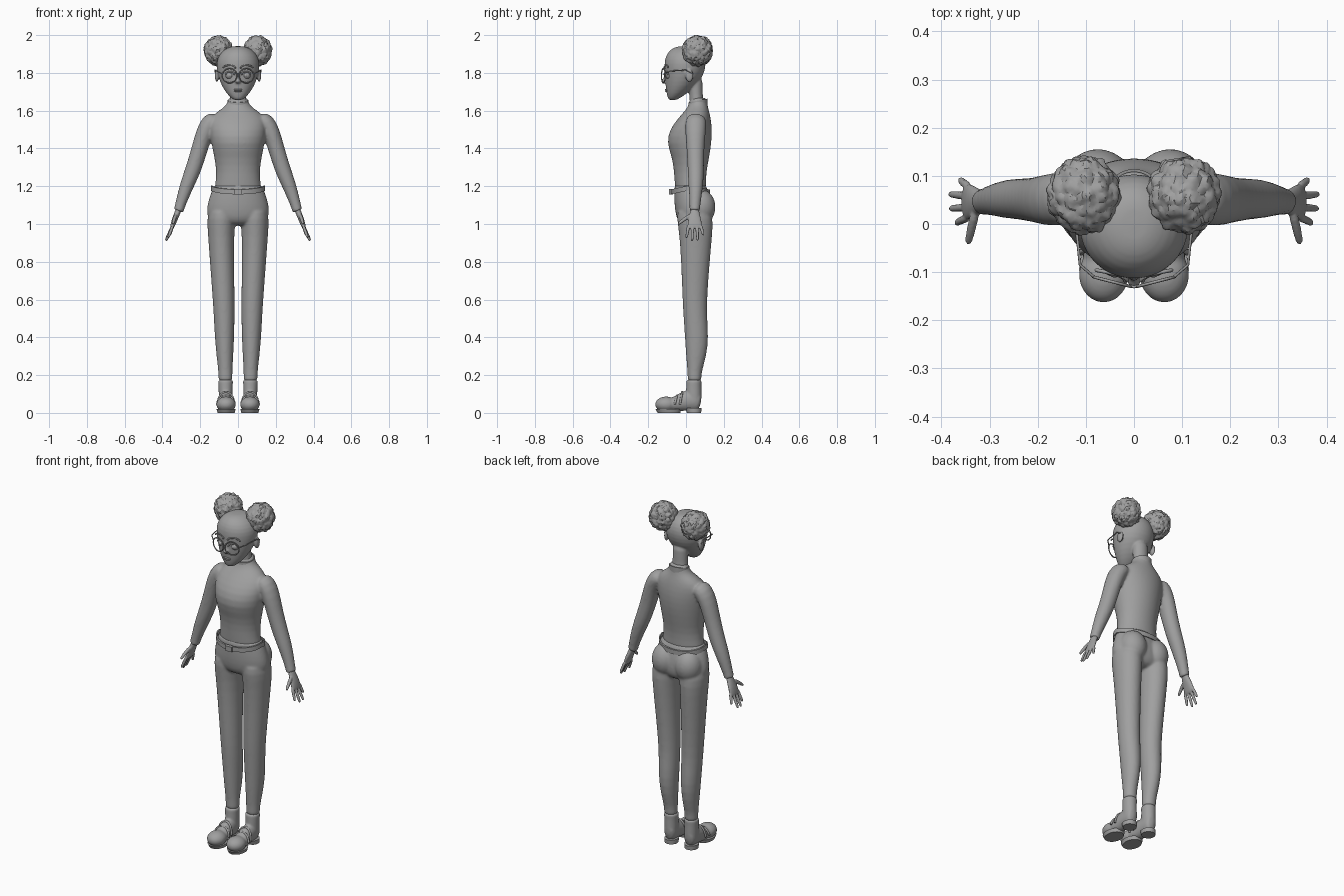
import bpy, bmesh
from math import sin, cos, pi, radians
from mathutils import Vector, noise

cube = bpy.data.objects.get("Cube")
if cube:
    bpy.data.objects.remove(cube, do_unlink=True)

grey = bpy.data.materials.new("plain_grey")
grey.use_nodes = True
grey.diffuse_color = (0.35, 0.35, 0.35, 1)
grey.node_tree.nodes["Principled BSDF"].inputs["Base Color"].default_value = (0.35, 0.35, 0.35, 1)


def box_ring(z, x0, x1, y0, y1, n=24):
    """Ellipse that fills a rectangle at height z."""
    cx, cy, rx, ry = (x0 + x1) / 2, (y0 + y1) / 2, (x1 - x0) / 2, (y1 - y0) / 2
    return [Vector((cx + rx * cos(2 * pi * i / n), cy + ry * sin(2 * pi * i / n), z)) for i in range(n)]


def loft(rows):
    return [box_ring(*r) for r in rows]


def centred(rows):
    return [box_ring(z, -w, w, y0, y1) for z, w, y0, y1 in rows]


def tube(pts, n=16):
    """Rings across a path of (x, y, z, radius across, radius deep)."""
    rings = []
    for i, p in enumerate(pts):
        a, b = Vector(pts[max(i - 1, 0)][:3]), Vector(pts[min(i + 1, len(pts) - 1)][:3])
        t = (b - a).normalized()
        u = Vector((1, 0, 0))
        u = (u - t * u.dot(t)).normalized()
        v = t.cross(u)
        rings.append([Vector(p[:3]) + u * p[3] * cos(2 * pi * k / n) + v * p[4] * sin(2 * pi * k / n)
                      for k in range(n)])
    return rings


def ball(c, r, steps=10):
    x, y, z = c
    out = []
    for i in range(steps + 1):
        t = 0.12 + (pi - 0.24) * i / steps
        s = sin(t)
        out.append(box_ring(z + r[2] * cos(t), x - r[0] * s, x + r[0] * s, y - r[1] * s, y + r[1] * s, 20))
    return out


def mirror(parts):
    return parts + [[[Vector((-v.x, v.y, v.z)) for v in ring] for ring in p] for p in parts]


def finish(obj, angle=180):
    obj.data.materials.clear()
    obj.data.materials.append(grey)
    obj.data.shade_smooth()
    if angle < 180:
        obj.data.set_sharp_from_angle(angle=radians(angle))
    return obj


def make(name, parts, voxel=0, subsurf=0, loop=False, angle=180):
    """Skin every list of rings; optionally fuse them into one soft body."""
    bm = bmesh.new()
    for rings in parts:
        rows = [[bm.verts.new(v) for v in ring] for ring in rings]
        pairs = list(zip(rows, rows[1:])) + ([(rows[-1], rows[0])] if loop else [])
        n = len(rows[0])
        for a, b in pairs:
            for k in range(n):
                bm.faces.new((a[k], a[(k + 1) % n], b[(k + 1) % n], b[k]))
        if not loop:
            bm.faces.new(rows[0])
            bm.faces.new(rows[-1])
    bmesh.ops.recalc_face_normals(bm, faces=bm.faces)
    me = bpy.data.meshes.new(name)
    bm.to_mesh(me)
    bm.free()
    obj = bpy.data.objects.new(name, me)
    bpy.context.collection.objects.link(obj)
    finish(obj, angle)
    if subsurf:
        obj.modifiers.new("round", "SUBSURF").levels = subsurf
        obj.modifiers["round"].render_levels = subsurf
    if voxel:
        m = obj.modifiers.new("fuse", "REMESH")
        m.mode, m.voxel_size, m.use_smooth_shade = "VOXEL", voxel, True
        s = obj.modifiers.new("soften", "SMOOTH")
        s.factor, s.iterations = 0.5, 6
    return obj


def wire(name, pts, r, cyclic=False):
    cu = bpy.data.curves.new(name, "CURVE")
    cu.dimensions, cu.bevel_depth, cu.bevel_resolution, cu.use_fill_caps = "3D", r, 2, True
    sp = cu.splines.new("POLY")
    sp.points.add(len(pts) - 1)
    for p, q in zip(sp.points, pts):
        p.co = (*q, 1)
    sp.use_cyclic_u = cyclic
    obj = bpy.data.objects.new(name, cu)
    bpy.context.collection.objects.link(obj)
    bpy.ops.object.select_all(action="DESELECT")
    obj.select_set(True)
    bpy.context.view_layer.objects.active = obj
    bpy.ops.object.convert(target="MESH")
    return finish(bpy.context.view_layer.objects.active)


def band(name, w, y0, y1, z, h, t, shift):
    """Flat strap round the body; shift(v) bends its height."""
    rings = [box_ring(z + dz, -w - d, w + d, y0 - d, y1 + d, 48)
             for dz, d in ((-h, 0), (-h, t), (h, t), (h, 0))]
    for v in sum(rings, []):
        v.z += shift(v)
    return make(name, [rings], loop=True, angle=40)


# Shirt: torso and arms
torso = centred([(1.14, .13, -.05, .105), (1.2, .123, -.06, .106), (1.27, .114, -.063, .107),
                 (1.35, .125, -.073, .123), (1.43, .143, -.104, .136), (1.5, .152, -.088, .139),
                 (1.56, .15, -.042, .132), (1.6, .105, -.005, .122), (1.625, .062, .012, .115),
                 (1.66, .053, .02, .11), (1.67, .05, .022, .105)])
arm = tube([(.11, .055, 1.565, .04, .05), (.15, .052, 1.54, .05, .058), (.18, .05, 1.48, .046, .055),
            (.205, .05, 1.39, .044, .047), (.236, .052, 1.29, .043, .044), (.265, .052, 1.22, .039, .041),
            (.29, .05, 1.15, .033, .034), (.309, .047, 1.09, .027, .028), (.314, .046, 1.07, .028, .029),
            (.315, .046, 1.068, .024, .025)])
make("shirt", [torso] + mirror([arm]), voxel=.007, subsurf=1)
band("collar", .05, .018, .108, 1.635, .018, .006, lambda v: (v.y - .06) * .2)

# Trousers: hips, seat and legs
hips = centred([(1.21, .124, -.058, .104), (1.2, .129, -.062, .108), (1.16, .146, -.063, .122),
                (1.1, .165, -.062, .135), (1.05, .168, -.055, .135), (1.02, .15, -.045, .125),
                (.99, .1, -.02, .1)])
leg = loft([(1.1, .02, .15, -.045, .12), (1.03, .012, .165, -.05, .145), (.95, .02, .16, -.036, .14),
            (.8, .02, .149, -.026, .126), (.6, .018, .134, -.019, .111), (.5, .018, .128, -.013, .112),
            (.4, .02, .123, -.006, .12), (.3, .025, .114, 0, .109), (.22, .03, .104, .008, .083),
            (.18, .029, .104, .008, .082), (.165, .03, .102, .01, .08)])
seat = ball((.075, .078, 1.09), (.078, .08, .095))
make("trousers", [hips] + mirror([leg, seat]), voxel=.007, subsurf=1)

# Belt with buckle, dipping at front and back
dip = lambda v: -.22 * abs(v.y - .02)
band("belt", .136, -.073, .121, 1.192, .013, .007, dip)
make("belt_buckle", [[[Vector((x, y, z)) for x, z in ((-.02, 1.155), (.02, 1.155), (.02, 1.185), (-.02, 1.185))]
                      for y in (-.09, -.07)]], angle=30)

# Hands
palm = tube([(.308, .046, 1.095, .016, .02), (.322, .046, 1.055, .016, .026), (.337, .046, 1.02, .015, .037),
             (.348, .046, .985, .012, .04), (.352, .046, .975, .008, .034)])
tips = [(.014, .368, .002, .925), (.035, .38, .032, .909), (.058, .381, .062, .912), (.078, .36, .092, .938)]
fingers = [tube([(.342, y, 1.0, .01, .01), ((.35 + tx) / 2, (y + ty) / 2, (.985 + tz) / 2, .009, .009),
                 (tx, ty, tz + .006, .008, .008), (tx, ty, tz, .005, .005)], 10) for y, tx, ty, tz in tips]
thumb = tube([(.328, .03, 1.05, .011, .013), (.337, -.005, 1.028, .01, .011), (.343, -.033, 1.006, .009, .009),
              (.345, -.042, .998, .006, .006)], 10)
make("hands", mirror([palm, thumb] + fingers), voxel=.0035, subsurf=1)

# Shoes: toe cap, body, ankle, then soles, heels and straps
toe = ball((.063, -.105, .045), (.053, .06, .042))
body = tube([(.063, -.11, .043, .045, .035), (.063, -.06, .045, .045, .038), (.064, -.025, .058, .04, .05),
             (.065, .02, .068, .038, .058), (.065, .06, .066, .036, .056), (.065, .08, .062, .025, .045)])
ankle = loft([(.02, .028, .102, .005, .082), (.1, .029, .102, -.002, .083), (.15, .028, .104, .002, .081),
              (.172, .025, .106, .001, .084), (.176, .03, .1, .006, .08)])
make("shoes", mirror([toe, body, ankle]), voxel=.0055, subsurf=1)
sole = loft([(0, .018, .108, -.15, -.03), (.02, .012, .114, -.162, -.025)])
heel = loft([(0, .028, .102, .005, .08), (.025, .027, .103, -.005, .083)])
make("soles_and_heels", mirror([sole, heel]), angle=40)
for s in (-1, 1):
    for y, top, w in ((-.05, .086, .046), (-.022, .106, .043)):
        wire("shoe_strap", [(s * .064 + w * cos(pi * i / 14), y + .012 * sin(pi * i / 14) - .01,
                             .045 + (top - .04) * sin(pi * i / 14)) for i in range(15)], .006)

# Head, neck, nose and ears
skull = centred([(1.655, .018, -.088, -.055), (1.665, .034, -.096, -.035), (1.69, .06, -.103, .005),
                 (1.73, .086, -.108, .05), (1.78, .106, -.112, .09), (1.83, .115, -.115, .105),
                 (1.87, .113, -.114, .105), (1.91, .092, -.098, .09), (1.935, .055, -.065, .06),
                 (1.942, .025, -.03, .03)])
neck = centred([(1.6, .05, .02, .1), (1.66, .044, .02, .09), (1.71, .042, .015, .088), (1.79, .05, .0, .09)])
nose = [ball((0, -.114, 1.757), (.016, .019, .013)), ball((0, -.106, 1.783), (.009, .014, .03))]
ear = ball((.112, .018, 1.785), (.011, .022, .034))
make("head", [skull, neck] + nose + mirror([ear]), voxel=.005, subsurf=1)

# Eyes, irises and lips
make("eyes", mirror([ball((.042, -.088, 1.787), (.024, .021, .021))]))
make("irises", mirror([ball((.04, -.105, 1.787), (.01, .006, .01))]))
make("lips", [ball((0, -.103, z), (w, .008, .005)) for z, w in ((1.711, .024), (1.703, .02))])

# Brows, eyelids and round glasses
for s in (-1, 1):
    arc = lambda cx, w, z, h, y: [(s * (cx + w * cos(pi * i / 12)), y + .022 * abs(cos(pi * i / 24)),
                                   z + h * sin(pi * i / 12)) for i in range(13)]
    wire("eyebrow", arc(.046, .032, 1.826, .014, -.118), .004)
    wire("eyelid", arc(.042, .023, 1.79, .017, -.118), .004)
    wire("glasses_rim", [(s * .045 + .039 * cos(pi * i / 14), -.12 + .01 * s * cos(pi * i / 14),
                          1.785 + .038 * sin(pi * i / 14)) for i in range(28)], .0032, True)
    wire("glasses_temple", [(s * .083, -.11, 1.795), (s * .112, -.085, 1.81), (s * .121, .0, 1.815),
                            (s * .12, .03, 1.8)], .003)
wire("glasses_bridge", [(-.008, -.128, 1.792), (0, -.131, 1.797), (.008, -.128, 1.792)], .003)

# Curly hair buns
for s, side in ((1, "left"), (-1, "right")):
    bm = bmesh.new()
    bmesh.ops.create_icosphere(bm, subdivisions=5, radius=1)
    for v in bm.verts:
        d = v.co.normalized()
        lump = noise.voronoi(d * 3.2 + Vector((s * 5, 0, 0)))[0]
        v.co = d * (1.02 - .16 * lump[0] + .03 * noise.noise(d * 9))
    top = max(v.co.z for v in bm.verts)
    for v in bm.verts:
        v.co = Vector((s * .104 + v.co.x * .08, .06 + v.co.y * .086, 1.917 + v.co.z / top * .083))
    me = bpy.data.meshes.new(side + "_hair_bun")
    bm.to_mesh(me)
    bm.free()
    bun = bpy.data.objects.new(side + "_hair_bun", me)
    bpy.context.collection.objects.link(bun)
    finish(bun, 25)
